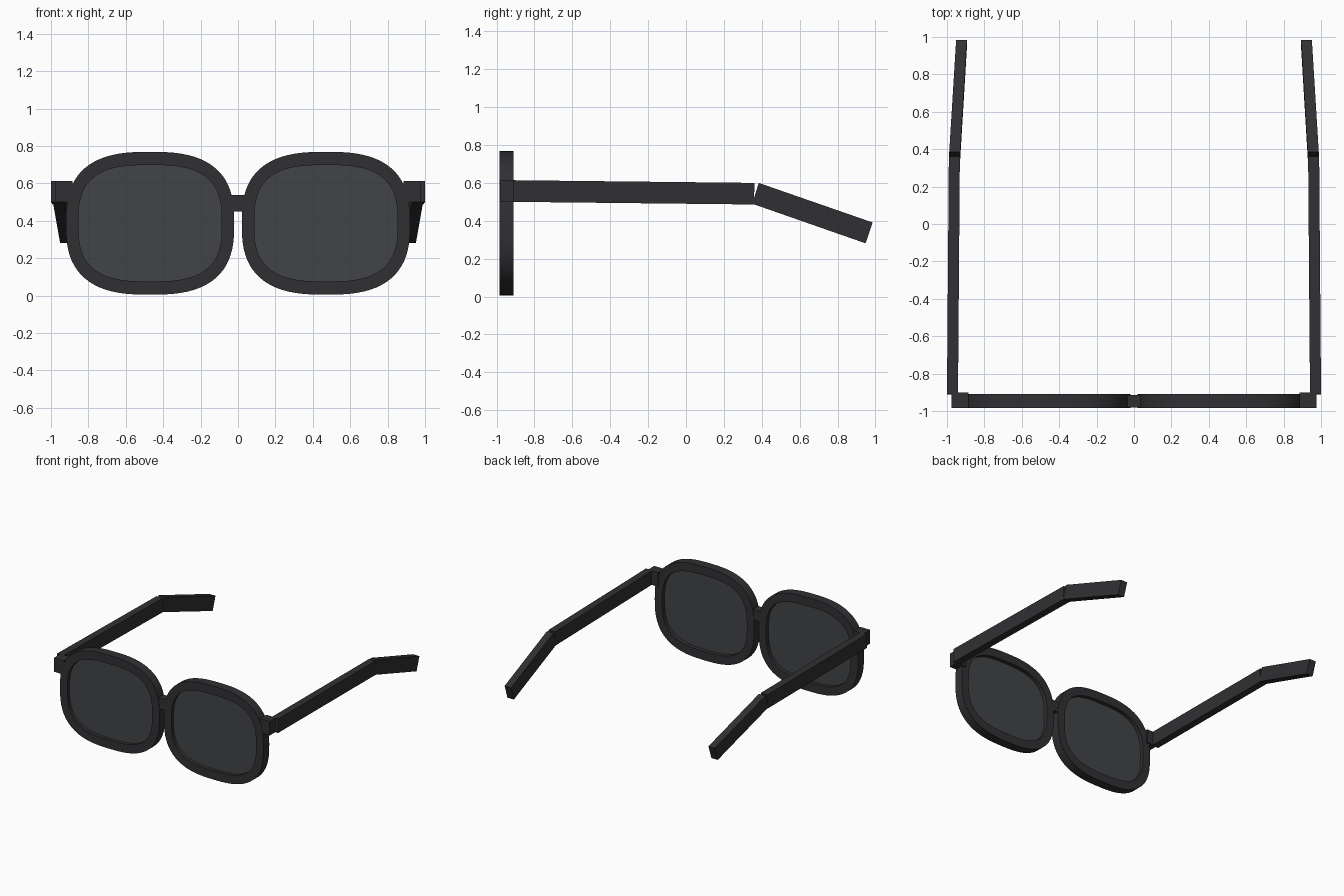
import bpy, bmesh, math

if "Cube" in bpy.data.objects:
    bpy.data.objects.remove(bpy.data.objects["Cube"])

CX, CZ = 0.470, 0.387          # centre of the right lens
Y0, Y1 = -0.985, -0.910        # front and back of the frame


def material(name, col):
    m = bpy.data.materials.new(name)
    m.diffuse_color = col
    m.use_nodes = True
    m.node_tree.nodes["Principled BSDF"].inputs["Base Color"].default_value = m.diffuse_color
    return m


FRAME = material("dark_plastic", (0.030, 0.029, 0.032, 1))
GLASS = material("tinted_glass", (0.055, 0.057, 0.060, 1))


def oval(a, b, n, count=72):
    """Rounded-rectangle outline around the lens centre."""
    pts = []
    for i in range(count):
        t = 2 * math.pi * i / count
        c, s = math.cos(t), math.sin(t)
        pts.append((CX + a * math.copysign(abs(c) ** (2 / n), c),
                    CZ + b * math.copysign(abs(s) ** (2 / n), s)))
    return pts


def finish(name, bm, mat, mirror=True, smooth=False):
    bmesh.ops.recalc_face_normals(bm, faces=bm.faces)
    me = bpy.data.meshes.new(name)
    bm.to_mesh(me)
    bm.free()
    ob = bpy.data.objects.new(name, me)
    bpy.context.collection.objects.link(ob)
    me.materials.append(mat)
    if smooth:
        bpy.ops.object.select_all(action='DESELECT')
        ob.select_set(True)
        bpy.context.view_layer.objects.active = ob
        bpy.ops.object.shade_smooth_by_angle(angle=math.radians(35))
    if mirror:
        mod = ob.modifiers.new("Mirror", 'MIRROR')
        mod.use_axis = (True, False, False)
        mod.use_clip = False
        mod.use_mirror_merge = False
    return ob


def bar(name, start, end, mirror=True):
    """Solid bar between two four-point ends."""
    bm = bmesh.new()
    a = [bm.verts.new(p) for p in start]
    b = [bm.verts.new(p) for p in end]
    bm.faces.new(a)
    bm.faces.new(b)
    for i in range(4):
        j = (i + 1) % 4
        bm.faces.new((a[i], a[j], b[j], b[i]))
    return finish(name, bm, FRAME, mirror)


def section(x0, x1, bottom, top):
    """Bar end: x range plus (y, z) of its lower and upper edge."""
    return [(x0, *bottom), (x1, *bottom), (x1, *top), (x0, *top)]


OUTER = oval(0.450, 0.382, 2.7)
INNER = oval(0.383, 0.311, 2.9)

# Rims
bm = bmesh.new()
rings = [[bm.verts.new((x, y, z)) for x, z in pts]
         for pts, y in ((OUTER, Y0), (OUTER, Y1), (INNER, Y1), (INNER, Y0))]
for k in range(4):
    r, s = rings[k], rings[(k + 1) % 4]
    for i in range(len(r)):
        j = (i + 1) % len(r)
        bm.faces.new((r[i], r[j], s[j], s[i]))
finish("lens_rim", bm, FRAME, smooth=True)

# Lenses
bm = bmesh.new()
front = [bm.verts.new((x, -0.957, z)) for x, z in INNER]
back = [bm.verts.new((x, -0.942, z)) for x, z in INNER]
bm.faces.new(front)
bm.faces.new(back)
for i in range(len(front)):
    j = (i + 1) % len(front)
    bm.faces.new((front[i], front[j], back[j], back[i]))
finish("lens", bm, GLASS, smooth=True)

# Nose bridge
bar("bridge", section(-0.035, 0.035, (Y0 + 0.004, 0.450), (Y0 + 0.004, 0.538)),
    section(-0.035, 0.035, (Y1 - 0.004, 0.450), (Y1 - 0.004, 0.538)), mirror=False)

# Hinge blocks
bar("hinge_block", section(0.885, 0.975, (-0.983, 0.500), (-0.983, 0.614)),
    section(0.885, 0.975, (-0.900, 0.500), (-0.900, 0.614)))

# Temple arms and bent ear tips
bar("temple_arm", section(0.941, 1.000, (-0.912, 0.500), (-0.910, 0.614)),
    section(0.931, 0.990, (0.358, 0.486), (0.362, 0.600)))
bar("ear_tip", section(0.929, 0.988, (0.350, 0.490), (0.384, 0.600)),
    section(0.893, 0.951, (0.948, 0.281), (0.985, 0.391)))
